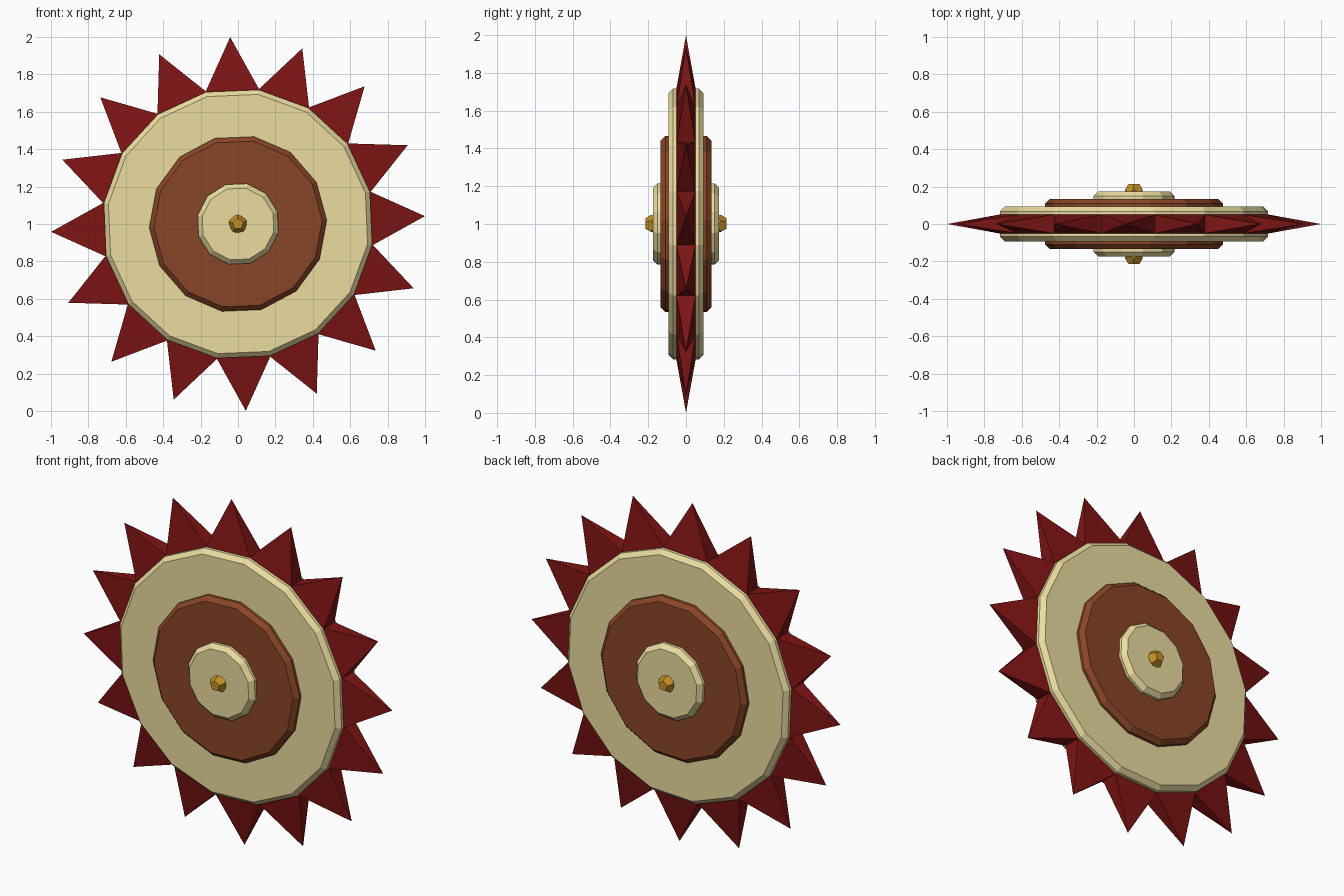
import bpy, bmesh
from math import sin, cos, radians, pi

if "Cube" in bpy.data.objects:
    bpy.data.objects.remove(bpy.data.objects["Cube"])

TILT = radians(92.4)   # direction of the topmost spike


def material(name, color):
    m = bpy.data.materials.new(name)
    m.diffuse_color = (*color, 1)
    m.use_nodes = True
    m.node_tree.nodes["Principled BSDF"].inputs["Base Color"].default_value = m.diffuse_color
    return m


CREAM = material("cream", (0.83, 0.72, 0.35))
BROWN = material("brown", (0.25, 0.06, 0.02))
RED = material("dark_red", (0.21, 0.007, 0.007))
GOLD = material("gold", (0.55, 0.28, 0.02))


def polar(r, a, y):
    return (r * cos(a), y, 1 + r * sin(a))


def finish(bm, name, mat):
    bmesh.ops.recalc_face_normals(bm, faces=bm.faces[:])
    mesh = bpy.data.meshes.new(name)
    bm.to_mesh(mesh)
    bm.free()
    mesh.materials.append(mat)
    obj = bpy.data.objects.new(name, mesh)
    bpy.context.collection.objects.link(obj)


def disc(name, mat, r, half, sides, chamfer=0.025):
    """Chamfered polygon disc around the y axis, with an edge facing the top spike."""
    bm = bmesh.new()
    profile = [(r - chamfer, -half), (r, chamfer - half), (r, half - chamfer), (r - chamfer, half)]
    rings = [[bm.verts.new(polar(pr, TILT + (i + 0.5) * 2 * pi / sides, y)) for i in range(sides)]
             for pr, y in profile]
    for a, b in zip(rings, rings[1:]):
        for i in range(sides):
            j = (i + 1) % sides
            bm.faces.new((a[i], a[j], b[j], b[i]))
    bm.faces.new(rings[0])
    bm.faces.new(rings[-1])
    finish(bm, name, mat)


def spike_ring(name, mat, r, tip, half, count):
    """Polygon core whose every side face is drawn out to a point."""
    bm = bmesh.new()
    step = 2 * pi / count
    front, back = [[bm.verts.new(polar(r, TILT + (i - 0.5) * step, y)) for i in range(count)]
                   for y in (-half, half)]
    for i in range(count):
        j = (i + 1) % count
        point = bm.verts.new(polar(tip, TILT + i * step, 0))
        base = (front[i], front[j], back[j], back[i])
        for k in range(4):
            bm.faces.new((base[k], base[(k + 1) % 4], point))
    bm.faces.new(front)
    bm.faces.new(back)
    finish(bm, name, mat)


def stud(name, mat, side, r=0.05, y=0.175):
    """Twelve-faced stud, one pentagon facing outwards."""
    bm = bmesh.new()
    for radius, h, turn in ((0.607, 0.795, 0), (0.982, 0.188, 0),
                            (0.982, -0.188, pi / 5), (0.607, -0.795, pi / 5)):
        for i in range(5):
            a = TILT + turn + i * 2 * pi / 5
            bm.verts.new(polar(radius * r, a, side * (y + h * r)))
    bmesh.ops.convex_hull(bm, input=bm.verts[:])
    bmesh.ops.dissolve_limit(bm, angle_limit=radians(5), verts=bm.verts[:], edges=bm.edges[:])
    finish(bm, name, mat)


# Toothed rim
spike_ring("spike_rim", RED, 0.73, 1.0, 0.05, 16)
# Stepped discs, showing on both faces
disc("outer_disc", CREAM, 0.726, 0.093, 16)
disc("middle_disc", BROWN, 0.475, 0.134, 14)
disc("hub_disc", CREAM, 0.221, 0.175, 12)
# Centre studs
stud("front_stud", GOLD, -1)
stud("back_stud", GOLD, 1)
